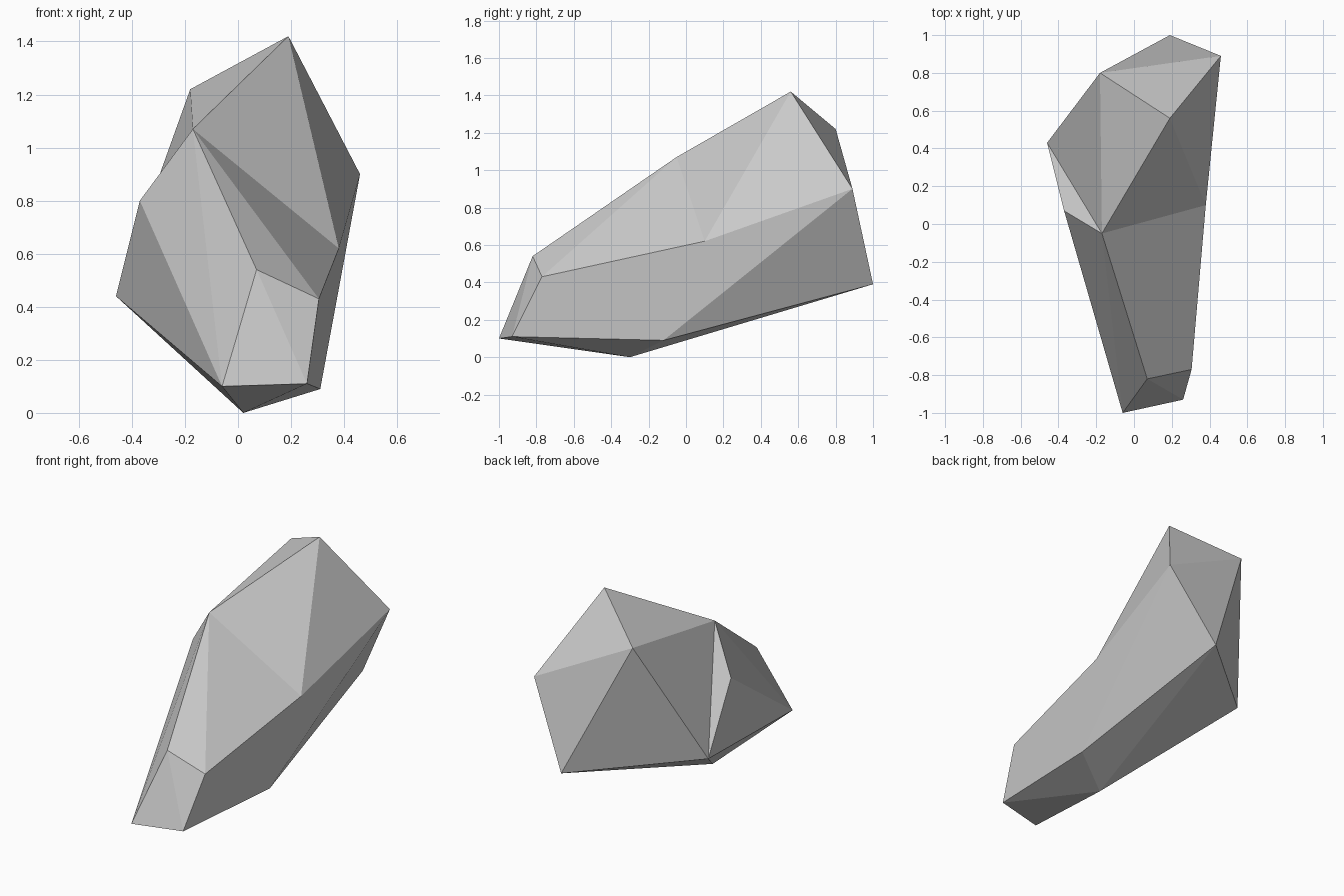
import bpy
import bmesh

cube = bpy.data.objects.get("Cube")
if cube:
    bpy.data.objects.remove(cube, do_unlink=True)

# One plain stone colour
stone = bpy.data.materials.new("stone_grey")
stone.use_nodes = True
grey = (0.6, 0.6, 0.6, 1)
stone.diffuse_color = grey
stone.node_tree.nodes["Principled BSDF"].inputs["Base Color"].default_value = grey

# Waist where the two lumps of the boulder meet
waist = [
    (-0.17, -0.05, 1.07),   # ridge
    (0.38, 0.10, 0.62),     # side
    (0.31, -0.12, 0.09),    # lower side
    (0.02, -0.30, 0.0),     # foot
    (-0.46, 0.43, 0.44),    # hip
]

# Low front lump: blunt nose, toes and cheek
nose = [
    (0.07, -0.82, 0.54),
    (0.305, -0.77, 0.43),
    (-0.06, -1.0, 0.10),
    (0.26, -0.93, 0.11),
    (-0.37, 0.07, 0.80),
]

# Tall rear lump: peak, shoulders and tail
crown = [
    (0.19, 0.56, 1.42),
    (-0.18, 0.80, 1.22),
    (0.46, 0.89, 0.90),
    (0.19, 1.0, 0.39),
]


def add_lump(bm, tips):
    """Wrap the tips and the waist in flat facets, left open at the waist."""
    rim = [bm.verts.new(co) for co in waist]
    ends = [bm.verts.new(co) for co in tips]
    bmesh.ops.convex_hull(bm, input=rim + ends)
    inner = [f for f in bm.faces if all(v in rim for v in f.verts)]
    bmesh.ops.delete(bm, geom=inner, context='FACES')


bm = bmesh.new()
add_lump(bm, nose)
add_lump(bm, crown)

# Weld the lumps into one closed stone
bmesh.ops.remove_doubles(bm, verts=bm.verts[:], dist=0.001)
bmesh.ops.recalc_face_normals(bm, faces=bm.faces[:])

mesh = bpy.data.meshes.new("boulder")
bm.to_mesh(mesh)
bm.free()
mesh.materials.append(stone)
bpy.context.collection.objects.link(bpy.data.objects.new("boulder", mesh))
